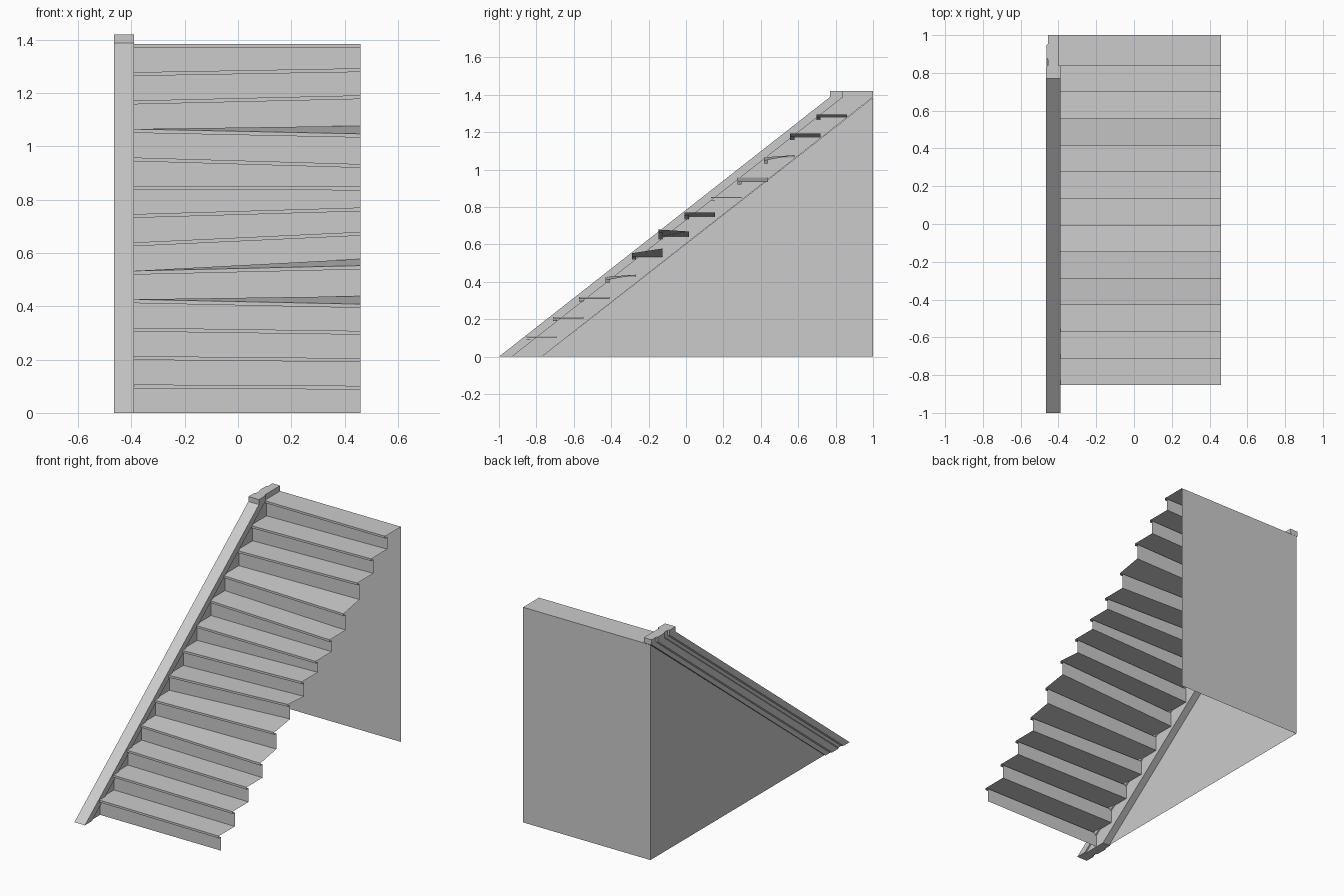
import bpy, bmesh

if "Cube" in bpy.data.objects:
    bpy.data.objects.remove(bpy.data.objects["Cube"])

H = 1.385            # landing height
N = 13               # number of steps
RISE, GOING = H / N, 0.141
X0, X1 = -0.40, 0.46


def make(name, verts, faces, fix=False):
    me = bpy.data.meshes.new(name)
    me.from_pydata(verts, [], faces)
    if fix:
        bm = bmesh.new()
        bm.from_mesh(me)
        bmesh.ops.recalc_face_normals(bm, faces=bm.faces[:])
        bm.to_mesh(me)
        bm.free()
    ob = bpy.data.objects.new(name, me)
    bpy.context.collection.objects.link(ob)
    return ob


def prism(name, profile, z0, y0, z1, y1):
    """Horizontal (x, y) profile swept from one level to another."""
    n = len(profile)
    verts = [(x, y0 + d, z0) for x, d in profile] + [(x, y1 + d, z1) for x, d in profile]
    faces = [(i, (i + 1) % n, n + (i + 1) % n, n + i) for i in range(n)]
    faces += [tuple(range(n)), tuple(range(n, 2 * n))]
    return make(name, verts, faces, True)


# warped steps: right end of each tread is lifted or sunk a little
front_warp = [-.005, -.008, -.012, -.018, .02, .04, .025, -.003, -.025, -.018, .02, .015, 0]
back_warp = [0, 0, 0, .03, .025, -.01, 0, 0, 0, .03, 0, 0, 0]
prev_right = 0.0
for k in range(N):
    y = -0.853 + GOING * k
    yb = 1.0 if k == N - 1 else y + GOING + 0.022
    zl = RISE * (k + 1)
    zr = zl + front_warp[k]
    zb = zr + back_warp[k]
    # riser, underside of nosing, nosing front, tread
    left = [(y + .022, RISE * k), (y + .022, zl - .014), (y, zl - .014), (y, zl), (yb, zl)]
    right = [(y + .022, prev_right), (y + .022, zr - .014), (y, zr - .014), (y, zr), (yb, zb)]
    verts = [(X0, a, b) for a, b in left] + [(X1, a, b) for a, b in right]
    make(f"step_{k + 1}", verts, [(i, i + 5, i + 6, i + 1) for i in range(4)])
    prev_right = zb

# sloping moulded stringer and its level cap at the landing
moulding = [(-.39, 0), (-.39, .07), (-.40, .07), (-.40, .23), (-.455, .23), (-.455, .185),
            (-.463, .175), (-.463, .11), (-.455, .10), (-.455, .07), (-.465, .06), (-.465, 0)]
prism("stringer", moulding, 0, -1, 1.388, .77)
prism("stringer_cap", moulding, 1.386, .77, 1.42, .77)

# side wall under the stringer and back wall under the landing
XW = -0.447
make("side_wall", [(XW, -.77, 0), (XW, 1, 0), (XW, 1, H)], [(0, 2, 1)])
make("back_wall", [(XW, 1, 0), (X1, 1, 0), (X1, 1, H), (XW, 1, H)], [(0, 3, 2, 1)])
